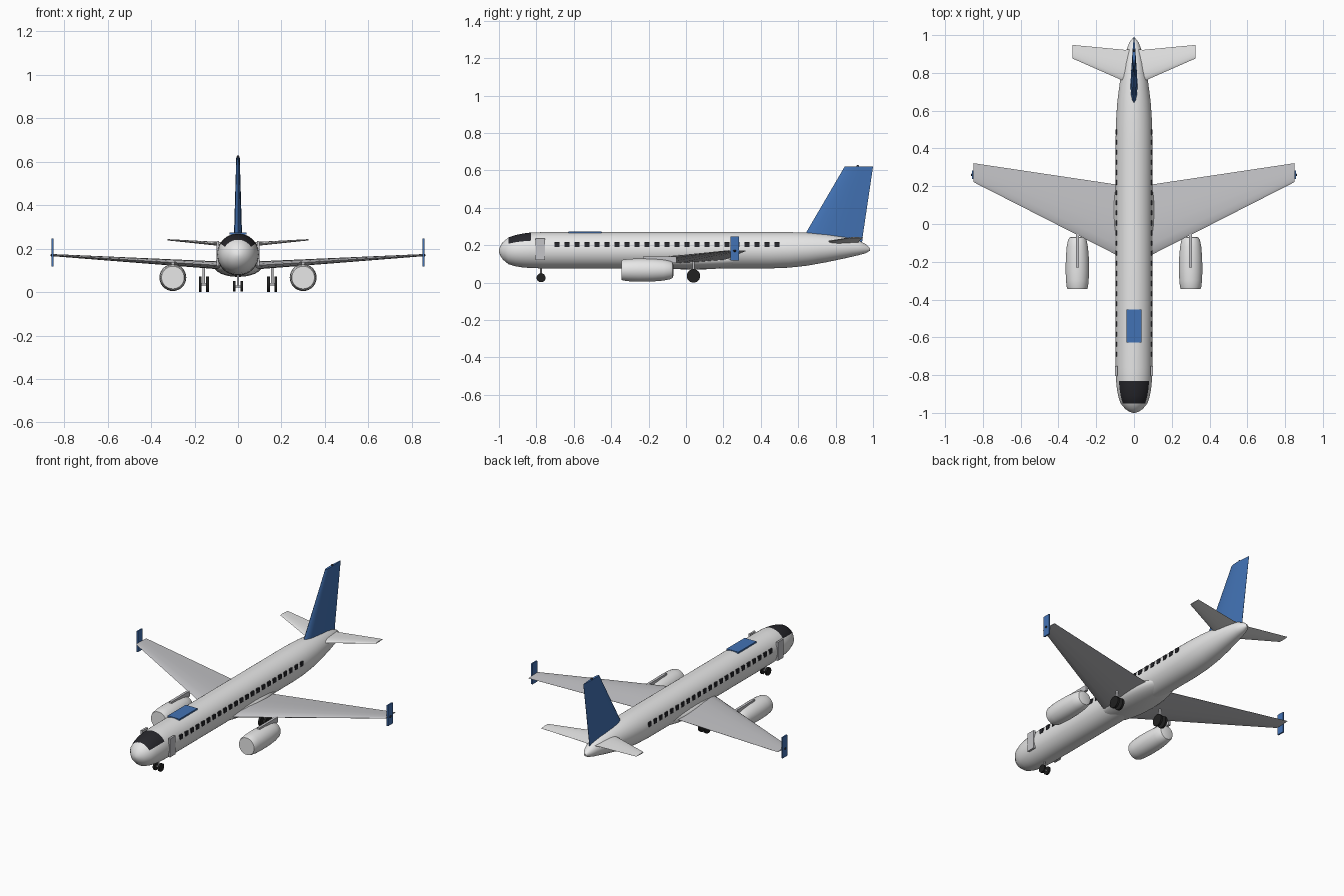
import bpy, bmesh
from math import sin, cos, pi, radians
from mathutils import Matrix, Vector

old = bpy.data.objects.get("Cube")
if old:
    bpy.data.objects.remove(old)


def material(name, r, g, b):
    m = bpy.data.materials.new(name)
    m.use_nodes = True
    m.diffuse_color = (r, g, b, 1)
    m.node_tree.nodes["Principled BSDF"].inputs["Base Color"].default_value = (r, g, b, 1)
    return m


WHITE = material("body_white", 0.84, 0.84, 0.84)
GREY = material("wing_grey", 0.55, 0.55, 0.57)
BLUE = material("accent_blue", 0.055, 0.17, 0.46)
DARK = material("glass_dark", 0.02, 0.02, 0.025)
BLACK = material("tyre_black", 0.015, 0.015, 0.015)


def finish(name, bm, mat, angle=35):
    bmesh.ops.recalc_face_normals(bm, faces=bm.faces)
    me = bpy.data.meshes.new(name)
    bm.to_mesh(me)
    bm.free()
    me.materials.append(mat)
    me.polygons.foreach_set("use_smooth", [True] * len(me.polygons))
    me.set_sharp_from_angle(angle=radians(angle))
    ob = bpy.data.objects.new(name, me)
    bpy.context.collection.objects.link(ob)
    return ob


def loft(name, loops, mat, angle=35):
    """Skin a list of closed point loops and cap both ends."""
    bm = bmesh.new()
    rows = [[bm.verts.new(p) for p in loop] for loop in loops]
    n = len(rows[0])
    for a, b in zip(rows, rows[1:]):
        for i in range(n):
            j = (i + 1) % n
            bm.faces.new((a[i], a[j], b[j], b[i]))
    bm.faces.new(rows[0])
    bm.faces.new(rows[-1])
    return finish(name, bm, mat, angle)


def ring(x, y, z, r, n):
    return [(x + r * sin(2 * pi * i / n), y, z + r * cos(2 * pi * i / n)) for i in range(n)]


def box(name, centre, size, mat):
    bm = bmesh.new()
    bmesh.ops.create_cube(bm, size=1)
    bmesh.ops.scale(bm, vec=size, verts=bm.verts)
    bmesh.ops.translate(bm, vec=centre, verts=bm.verts)
    return finish(name, bm, mat)


def ellipsoid(name, centre, radii, mat, n=32):
    bm = bmesh.new()
    bmesh.ops.create_uvsphere(bm, u_segments=n, v_segments=n // 2, radius=1)
    bmesh.ops.scale(bm, vec=radii, verts=bm.verts)
    bmesh.ops.translate(bm, vec=centre, verts=bm.verts)
    return finish(name, bm, mat)


def cylinder(name, centre, r, length, axis, mat):
    bm = bmesh.new()
    bmesh.ops.create_cone(bm, cap_ends=True, segments=24, radius1=r, radius2=r, depth=length)
    turn = Vector((0, 0, 1)).rotation_difference(Vector(axis)).to_matrix().to_4x4()
    bm.transform(Matrix.Translation(centre) @ turn)
    return finish(name, bm, mat)


# Half-thickness of the aerofoil along the chord
FOIL = [(0, 0), (0.04, 0.45), (0.15, 0.85), (0.35, 1), (0.6, 0.75), (0.85, 0.3), (1, 0.04)]


def foil(lead, trail, half):
    pts = [(lead + (trail - lead) * c, t * half) for c, t in FOIL]
    return pts + [(y, -t) for y, t in reversed(pts[1:])]


def panel(name, side, stations, mat):
    """Wing surface from stations of x, z, leading y, trailing y, half thickness."""
    return loft(name, [[(side * x, y, z + t) for y, t in foil(a, b, h)]
                       for x, z, a, b, h in stations], mat)


# Fuselage: y, centre height, radius
BODY = [(-1, 0.17, 0.006), (-0.994, 0.17, 0.024), (-0.98, 0.17, 0.046), (-0.95, 0.17, 0.071),
        (-0.91, 0.171, 0.084), (-0.87, 0.172, 0.091), (-0.83, 0.173, 0.095), (-0.76, 0.173, 0.097),
        (0.45, 0.173, 0.097), (0.55, 0.175, 0.095), (0.65, 0.179, 0.088), (0.75, 0.184, 0.075),
        (0.85, 0.187, 0.057), (0.92, 0.186, 0.04), (0.96, 0.182, 0.025), (0.985, 0.178, 0.006)]
SEG = 44
body = loft("fuselage", [ring(0, y, z, r, SEG) for y, z, r in BODY], WHITE)

# Cockpit glass on the upper nose
body.data.materials.append(DARK)
for p in body.data.polygons:
    c = p.center
    if -0.95 < c.y < -0.83 and c.z - 0.172 > abs(c.x) * 0.64:
        p.material_index = 1

ellipsoid("belly_fairing", (0, 0.04, 0.122), (0.112, 0.3, 0.052), WHITE)
box("roof_panel", (0, -0.54, 0.269), (0.08, 0.175, 0.009), BLUE)

# Tail fin, lofted upwards
loft("tail_fin", [[(t, y, z) for y, t in foil(a, b, h)]
                  for z, a, b, h in [(0.2, 0.605, 0.94, 0.02), (0.25, 0.632, 0.945, 0.019),
                                     (0.62, 0.848, 1, 0.008)]], BLUE)
ellipsoid("fin_beacon", (0, 0.918, 0.621), (0.007, 0.007, 0.008), DARK, 12)

for side, label in ((-1, "right"), (1, "left")):
    # Wings and tailplane
    panel(label + "_wing", side, [(0, 0.118, -0.21, 0.196, 0.02),
                                  (0.1, 0.124, -0.16, 0.21, 0.018),
                                  (0.85, 0.17, 0.222, 0.322, 0.005)], GREY)
    box(label + "_winglet", (side * 0.853, 0.26, 0.182), (0.009, 0.046, 0.128), BLUE)
    ellipsoid(label + "_tip_light", (side * 0.856, 0.26, 0.17), (0.008, 0.008, 0.006), DARK, 12)
    panel(label + "_tailplane", side, [(0, 0.214, 0.73, 0.925, 0.011),
                                       (0.05, 0.219, 0.755, 0.922, 0.01),
                                       (0.325, 0.241, 0.876, 0.948, 0.003)], WHITE)

    # Engine and pylon
    nacelle = [(-0.345, 0.052), (-0.335, 0.056), (-0.3, 0.06), (-0.25, 0.062), (-0.18, 0.061),
               (-0.12, 0.056), (-0.085, 0.049), (-0.072, 0.042), (-0.068, 0.03)]
    loft(label + "_engine", [ring(side * 0.3, y, 0.067, r, 32) for y, r in nacelle], WHITE)
    box(label + "_pylon", (side * 0.3, -0.14, 0.122), (0.016, 0.18, 0.034), GREY)

    # Main gear
    cylinder(label + "_main_strut", (side * 0.157, 0.04, 0.077), 0.006, 0.085, (0, 0, 1), GREY)
    cylinder(label + "_main_axle", (side * 0.157, 0.04, 0.036), 0.006, 0.036, (1, 0, 0), GREY)
    for k in (-1, 1):
        cylinder(label + "_main_wheel", (side * 0.157 + k * 0.017, 0.04, 0.036),
                 0.036, 0.013, (1, 0, 0), BLACK)

    # Nose wheel, door and cabin windows
    cylinder(label + "_nose_wheel", (side * 0.017, -0.775, 0.026), 0.024, 0.011, (1, 0, 0), BLACK)
    box(label + "_door", (side * 0.094, -0.779, 0.178), (0.012, 0.052, 0.114), GREY)
    for i in range(23):
        box(label + "_window", (side * 0.094, -0.69 + i * 0.0535, 0.203),
            (0.009, 0.025, 0.027), DARK)

cylinder("nose_strut", (0, -0.775, 0.06), 0.005, 0.075, (0, 0, 1), GREY)
cylinder("nose_axle", (0, -0.775, 0.026), 0.005, 0.034, (1, 0, 0), GREY)
